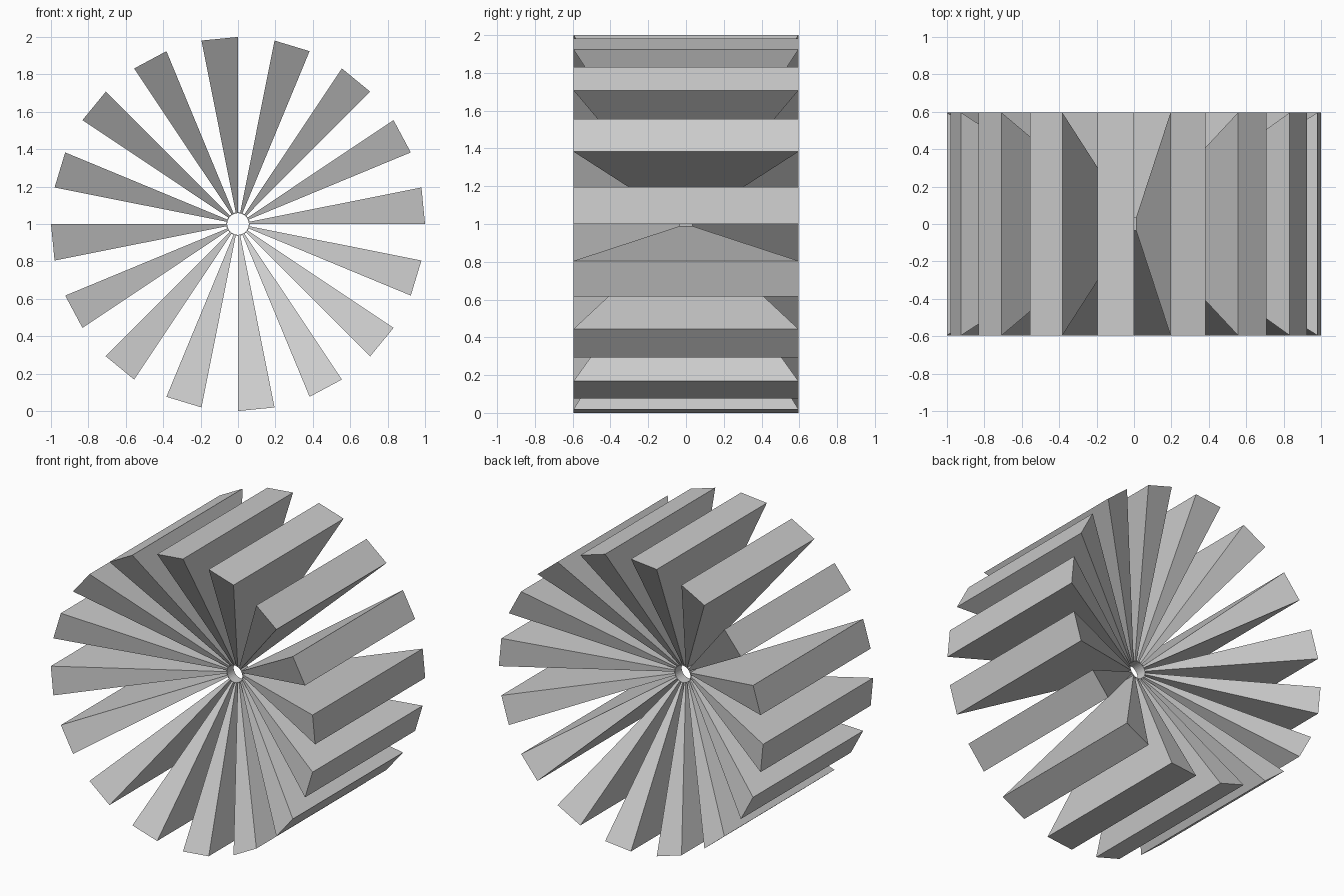
import bpy, bmesh
from math import cos, sin, pi

if "Cube" in bpy.data.objects:
    bpy.data.objects.remove(bpy.data.objects["Cube"])

SIDES = 32        # rim divisions; every second one carries a blade
R_OUT, R_IN = 1.0, 0.06
SLOPE = 0.595     # end faces dish inward: half depth = SLOPE * radius
CZ = 1.0


def point(r, k, side, half=None):
    a = 2 * pi * k / SIDES
    h = SLOPE * r if half is None else half
    return (r * cos(a), side * h, CZ + r * sin(a))


def finish(bm, name):
    bmesh.ops.recalc_face_normals(bm, faces=bm.faces)
    me = bpy.data.meshes.new(name)
    bm.to_mesh(me)
    bm.free()
    ob = bpy.data.objects.new(name, me)
    bpy.context.collection.objects.link(ob)


# wedge blades, wide at the rim and tapering in both directions to the hub
bm = bmesh.new()
for k in range(0, SIDES, 2):
    outline = [(R_IN, k), (R_OUT, k), (R_OUT, k + 1), (R_IN, k + 1)]
    front = [bm.verts.new(point(r, i, -1)) for r, i in outline]
    back = [bm.verts.new(point(r, i, 1)) for r, i in outline]
    bm.faces.new(front)
    bm.faces.new(back[::-1])
    for i in range(4):
        j = (i + 1) % 4
        bm.faces.new((front[i], back[i], back[j], front[j]))
finish(bm, "blades")

# thin open hub ring joining the blade roots
bm = bmesh.new()
section = [(R_IN - 0.002, -1), (R_IN + 0.003, -1), (R_IN + 0.003, 1), (R_IN - 0.002, 1)]
rings = [[bm.verts.new(point(r, k, s, SLOPE * R_IN)) for r, s in section]
         for k in range(SIDES)]
for k in range(SIDES):
    a, b = rings[k], rings[(k + 1) % SIDES]
    for i in range(4):
        j = (i + 1) % 4
        bm.faces.new((a[i], a[j], b[j], b[i]))
finish(bm, "hub_ring")
